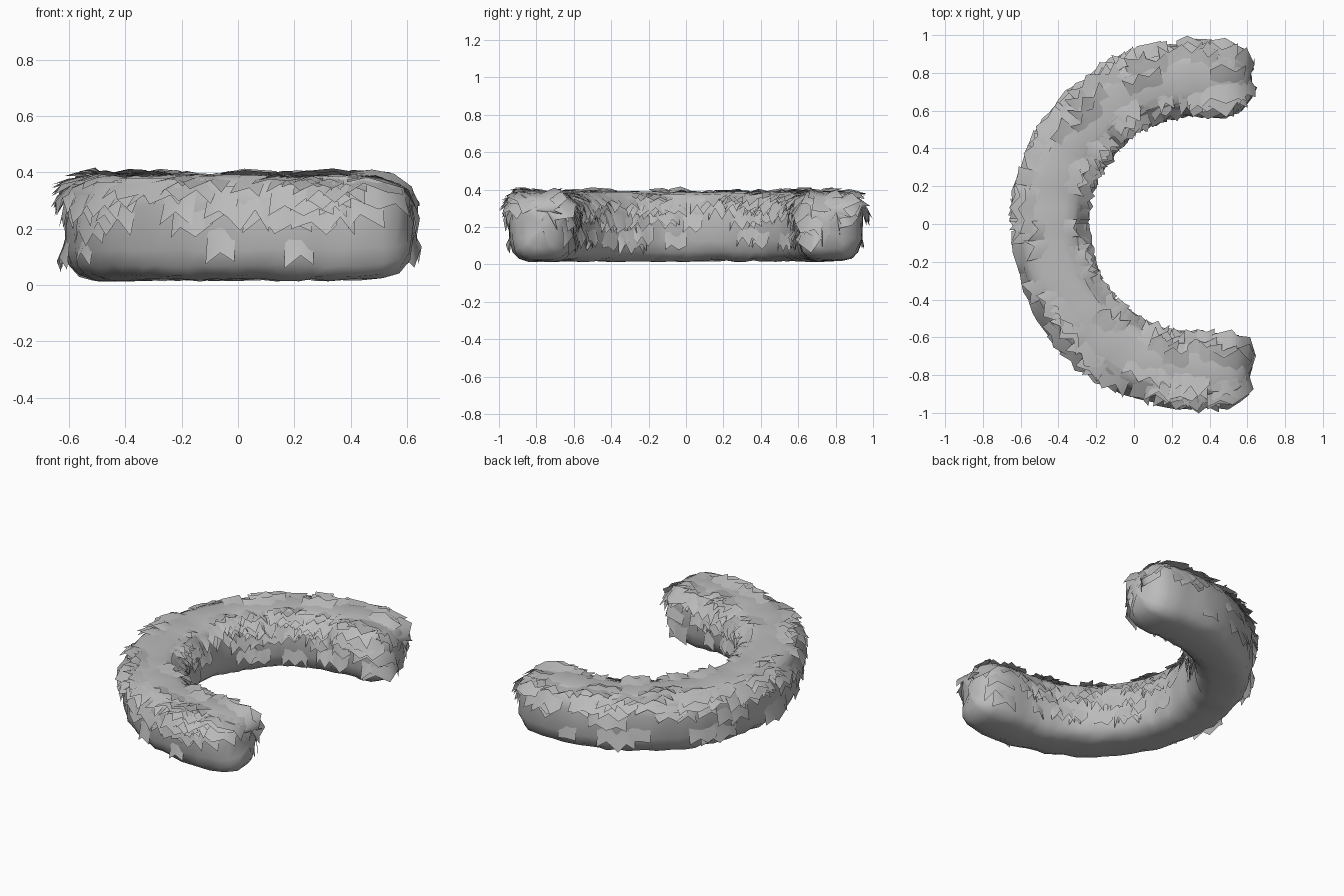
import bpy, bmesh, math, random
from math import sin, cos, pi
from mathutils import Vector

random.seed(11)
if "Cube" in bpy.data.objects:
    bpy.data.objects.remove(bpy.data.objects["Cube"])

ARC, HALF, CAP, CUT = 1.19, 1.51, 0.19, 0.87

# One flat grey for the whole hedge
grey = bpy.data.materials.new("hedge grey")
grey.use_nodes = True
colour = (0.5, 0.5, 0.5, 1)
grey.diffuse_color = colour
grey.node_tree.nodes["Principled BSDF"].inputs["Base Color"].default_value = colour


def power(x, e):
    return math.copysign(abs(x) ** e, x)


def jitter(size):
    return random.uniform(-size, size)


def centre(s):
    """Horseshoe path: half an ellipse with short straight ends."""
    a = min(abs(s), ARC) / ARC * pi / 2
    return Vector((0.3 - 0.745 * cos(a) + max(0, abs(s) - ARC),
                   math.copysign(0.77 * sin(a), s), 0.203))


def surface(v, t):
    """Point of the rounded-box tube, v along it and t around it."""
    s, wide, tall = v / CUT * (HALF - CAP), 1, 1
    if abs(v) > CUT:
        phi = (abs(v) - CUT) / (1 - CUT) * pi / 2
        s = math.copysign(HALF - CAP + CAP * sin(phi) ** 0.8, v)
        wide, tall = max(cos(phi), 0) ** 0.85, max(cos(phi), 0) ** 0.5
    along = (centre(s + 0.01) - centre(s - 0.01)).normalized()
    side = Vector((along.y, -along.x, 0))
    width = 0.172 + 0.01 * sin(t)
    return (centre(s) + side * (width * wide * power(cos(t), 0.55))
            + Vector((0, 0, 0.187 * tall * power(sin(t), 0.55))))


def frame(v, t):
    """Outward normal and the direction leading down the nearer side."""
    e = 0.004
    around = surface(v, t + 0.05) - surface(v, t - 0.05)
    n = around.cross(surface(v - e, t) - surface(v + e, t)).normalized()
    return n, around.normalized() * (-1 if cos(t) > 0 else 1)


def finish(bm, name):
    mesh = bpy.data.meshes.new(name)
    bm.to_mesh(mesh)
    bm.free()
    mesh.materials.append(grey)
    mesh.shade_smooth()
    obj = bpy.data.objects.new(name, mesh)
    bpy.context.collection.objects.link(obj)


# Smooth, lumpy hedge body
bm = bmesh.new()
rings, sides = 60, 16
grid = []
for i in range(rings + 1):
    v = -0.998 + 1.996 * i / rings
    ring = []
    for j in range(sides):
        p = surface(v, 2 * pi * (j + 0.5) / sides)
        p += Vector((jitter(0.008), jitter(0.008), jitter(0.006)))
        ring.append(bm.verts.new(p))
    grid.append(ring)
for a, b in zip(grid, grid[1:]):
    for j in range(sides):
        k = (j + 1) % sides
        bm.faces.new((a[j], a[k], b[k], b[j]))
bm.faces.new(grid[0])
bm.faces.new(grid[-1])
bmesh.ops.recalc_face_normals(bm, faces=bm.faces)
finish(bm, "hedge_body")

# Overlapping leaf patches with ragged hems, hanging outward and down
bm = bmesh.new()
placed = 0
while placed < 260:
    v, t = random.uniform(-0.97, 0.97), random.uniform(-0.35, pi + 0.35)
    if surface(v, t).z < 0.13:
        continue
    placed += 1
    flip = 1 if cos(t) > 0 else -1
    columns = random.choice((3, 4, 5))
    length = random.uniform(0.08, 0.12)
    lift = random.uniform(0.018, 0.038)
    tooth = random.uniform(0.012, 0.028)
    grid = []
    for c in range(columns):
        vc = v + flip * (c - (columns - 1) / 2) * 0.032 + jitter(0.006)
        vc = max(-0.985, min(0.985, vc))
        root = surface(vc, t)
        n, down = frame(vc, t)
        end = 0.6 if c in (0, columns - 1) else 1
        column = []
        for f in (0, 0.5, 1):
            reach = (f - 0.4) * length + f * (tooth * (-1) ** c + jitter(0.012))
            rise = (lift * f * end * (1 - 0.4 * max(n.z, 0)) - 0.008 * (1 - f)
                    + jitter(0.006) * f)
            column.append(bm.verts.new(root + down * reach + n * rise))
        grid.append(column)
    for a, b in zip(grid, grid[1:]):
        for j in range(2):
            bm.faces.new((a[j], a[j + 1], b[j + 1], b[j]))
finish(bm, "hedge_leaves")
